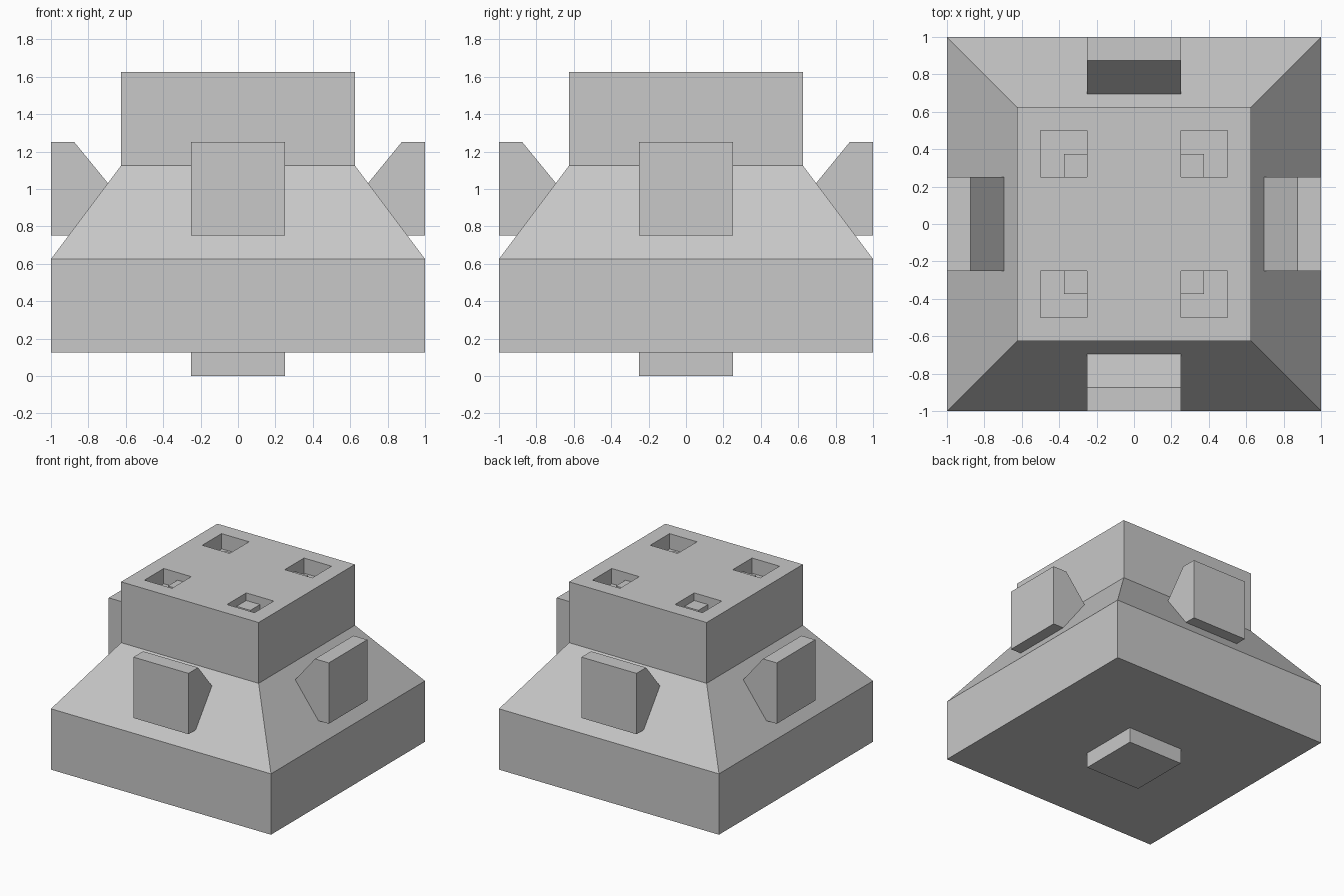
import bpy
import bmesh
from math import pi
from mathutils import Matrix

cube = bpy.data.objects.get("Cube")
if cube:
    bpy.data.objects.remove(cube, do_unlink=True)

GREY = (0.58, 0.58, 0.58, 1.0)
grey = bpy.data.materials.new("light_grey")
grey.use_nodes = True
grey.diffuse_color = GREY
grey.node_tree.nodes["Principled BSDF"].inputs["Base Color"].default_value = GREY


def finish(name, bm):
    """Turn a bmesh into a named grey object."""
    bmesh.ops.recalc_face_normals(bm, faces=bm.faces[:])
    mesh = bpy.data.meshes.new(name)
    bm.to_mesh(mesh)
    bm.free()
    mesh.materials.append(grey)
    obj = bpy.data.objects.new(name, mesh)
    bpy.context.collection.objects.link(obj)
    return obj


def add_box(bm, x, y, z):
    """Add a box from (low, high) ranges."""
    size = [r[1] - r[0] for r in (x, y, z)]
    mid = [sum(r) / 2 for r in (x, y, z)]
    bmesh.ops.create_cube(bm, size=1, matrix=Matrix.Translation(mid) @ Matrix.Diagonal((*size, 1)))


def loft_squares(name, levels):
    """Join stacked square sections given as (half width, height)."""
    bm = bmesh.new()
    corners = ((-1, -1), (1, -1), (1, 1), (-1, 1))
    rings = [[bm.verts.new((h * x, h * y, z)) for x, y in corners] for h, z in levels]
    for low, high in zip(rings, rings[1:]):
        for i in range(4):
            j = (i + 1) % 4
            bm.faces.new((low[i], low[j], high[j], high[i]))
    bm.faces.new(rings[0])
    bm.faces.new(rings[-1])
    return finish(name, bm)


# Plinth, sloped shoulder and upper block
body = loft_squares("body", [(1, 0.125), (1, 0.625), (0.625, 1.125), (0.625, 1.625)])

# Bottom peg
bm = bmesh.new()
add_box(bm, (-0.25, 0.25), (-0.25, 0.25), (0, 0.125))
finish("bottom_peg", bm)

# Four square pockets in the top, each with a low step in its inner corner
TOP = 1.625
pockets, steps = bmesh.new(), bmesh.new()
for sx in (-1, 1):
    for sy in (-1, 1):
        outer = [sorted((s * 0.25, s * 0.5)) for s in (sx, sy)]
        inner = [sorted((s * 0.25, s * 0.375)) for s in (sx, sy)]
        add_box(pockets, *outer, (TOP - 0.125, TOP + 0.1))
        add_box(steps, *inner, (TOP - 0.125, TOP - 0.0625))
cutter = finish("pocket_cutter", pockets)
cutter.hide_render = True
cut = body.modifiers.new("pockets", "BOOLEAN")
cut.operation = "DIFFERENCE"
cut.solver = "EXACT"
cut.object = cutter
bpy.context.view_layer.objects.active = body
bpy.ops.object.modifier_apply(modifier=cut.name)
bpy.data.objects.remove(cutter, do_unlink=True)
finish("pocket_steps", steps)

# Side blocks with a chamfered back, seated on each slope
profile = [(1, 0.75), (1, 1.25), (0.875, 1.25), (0.695, 1.03), (0.906, 0.75)]
for i, side in enumerate(("left", "back", "right", "front")):
    bm = bmesh.new()
    face = bm.faces.new([bm.verts.new((x, -0.25, z)) for x, z in profile])
    extruded = bmesh.ops.extrude_face_region(bm, geom=[face])["geom"]
    verts = [v for v in extruded if isinstance(v, bmesh.types.BMVert)]
    bmesh.ops.translate(bm, verts=verts, vec=(0, 0.5, 0))
    bmesh.ops.rotate(bm, verts=bm.verts[:], cent=(0, 0, 0), matrix=Matrix.Rotation(i * pi / 2, 3, "Z"))
    finish(side + "_block", bm)
